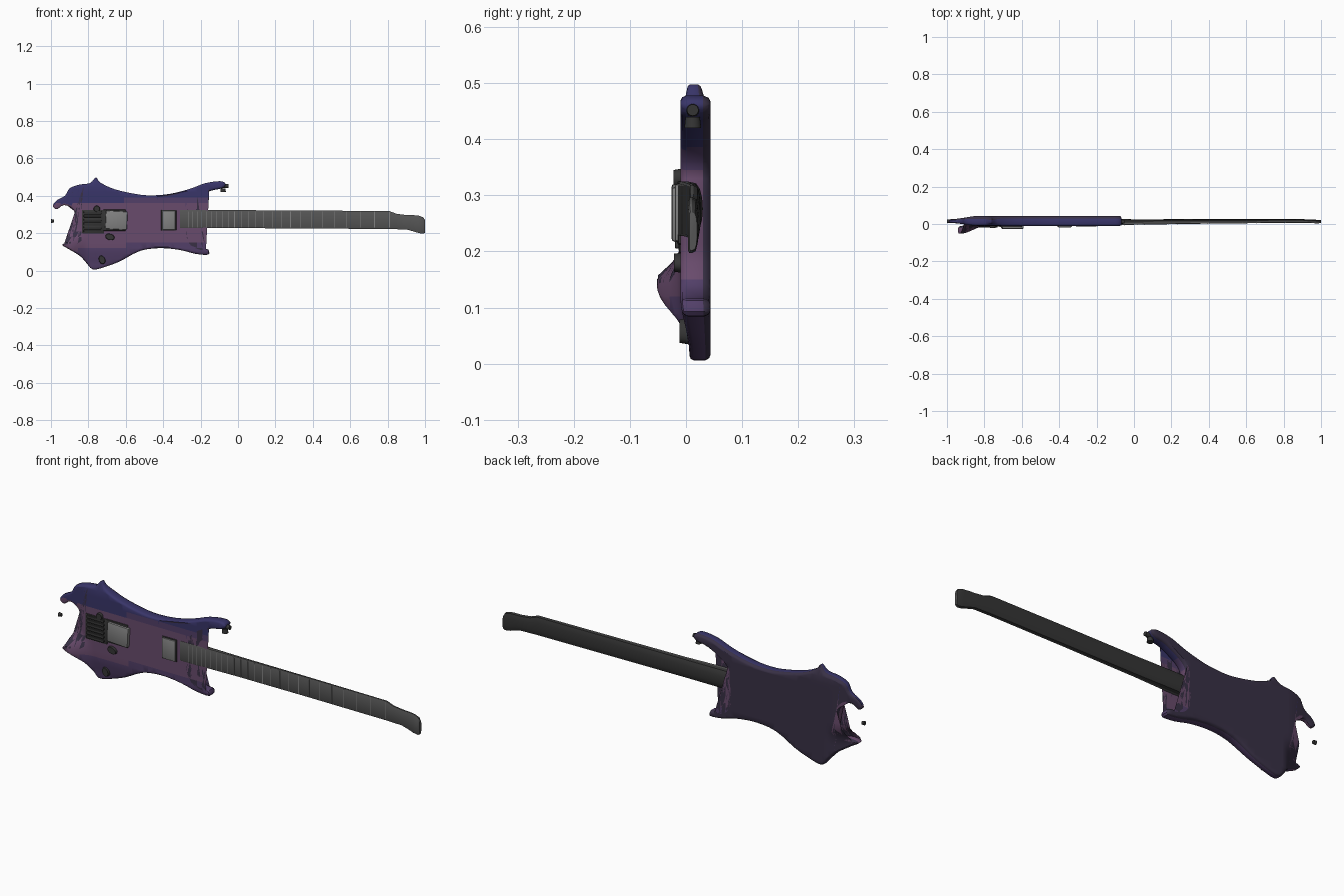
import bpy, bmesh, math
from mathutils import Vector

if "Cube" in bpy.data.objects:
    bpy.data.objects.remove(bpy.data.objects["Cube"])


def material(name, rgb):
    m = bpy.data.materials.new(name)
    m.diffuse_color = (*rgb, 1)
    m.use_nodes = True
    m.node_tree.nodes["Principled BSDF"].inputs["Base Color"].default_value = m.diffuse_color
    return m


PLUM = material("plum", (0.14, 0.07, 0.15))
VIOLET = material("violet", (0.085, 0.05, 0.14))
BLUE = material("blue", (0.04, 0.035, 0.14))
SHADE = material("dark_violet", (0.04, 0.03, 0.06))
DARK = material("dark_metal", (0.035, 0.035, 0.035))
BOARD = material("fingerboard_grey", (0.09, 0.09, 0.09))
STEEL = material("steel", (0.22, 0.22, 0.22))


def finish(bm, name, mats, angle=40):
    bmesh.ops.recalc_face_normals(bm, faces=bm.faces)
    me = bpy.data.meshes.new(name)
    bm.to_mesh(me)
    bm.free()
    ob = bpy.data.objects.new(name, me)
    bpy.context.collection.objects.link(ob)
    for m in mats:
        me.materials.append(m)
    bpy.ops.object.select_all(action='DESELECT')
    ob.select_set(True)
    bpy.context.view_layer.objects.active = ob
    bpy.ops.object.shade_smooth_by_angle(angle=math.radians(angle))
    return ob


def step(t):
    t = max(0, min(1, t))
    return t * t * (3 - 2 * t)


def box(name, x, y, z, mat, bevel=0.004, tilt=0):
    bm = bmesh.new()
    bmesh.ops.create_cube(bm, size=1)
    for v in bm.verts:
        v.co = Vector((v.co.x * (x[1] - x[0]), v.co.y * (y[1] - y[0]), v.co.z * (z[1] - z[0])))
    if bevel:
        bmesh.ops.bevel(bm, geom=bm.edges[:], offset=bevel, segments=2, affect='EDGES', profile=0.5)
    ob = finish(bm, name, [mat])
    ob.location = [(a[0] + a[1]) / 2 for a in (x, y, z)]
    ob.rotation_euler[1] = tilt
    return ob


def knob(name, loc, r, depth, mat, axis='Y', stretch=1, tilt=0):
    bm = bmesh.new()
    bmesh.ops.create_cone(bm, cap_ends=True, segments=20, radius1=r, radius2=r * 0.85, depth=depth)
    for v in bm.verts:
        v.co.x *= stretch
        if axis == 'Y':
            v.co = Vector((v.co.x, -v.co.z, v.co.y))
        elif axis == 'X':
            v.co = Vector((v.co.z, v.co.y, v.co.x))
    ob = finish(bm, name, [mat])
    ob.location = loc
    ob.rotation_euler[1] = tilt


# Body outline (x, z), smoothed with a Catmull-Rom curve
outline = [(-.99, .345), (-.97, .375), (-.925, .40), (-.90, .44), (-.845, .46), (-.79, .468),
           (-.76, .498), (-.735, .47), (-.66, .435), (-.55, .41), (-.47, .402), (-.365, .41),
           (-.257, .437), (-.175, .467), (-.095, .478), (-.066, .463), (-.085, .44), (-.15, .425),
           (-.23, .38), (-.258, .345), (-.26, .31), (-.267, .23), (-.267, .185), (-.245, .14),
           (-.20, .12), (-.16, .113), (-.16, .085), (-.23, .09), (-.31, .11), (-.417, .12),
           (-.524, .105), (-.63, .05), (-.71, .02), (-.775, .006), (-.81, .04), (-.845, .078),
           (-.90, .112), (-.94, .138), (-.90, .153), (-.845, .163), (-.86, .25), (-.88, .325),
           (-.93, .35), (-.968, .328)]
P = [Vector(p) for p in outline]
curve = []
for i in range(len(P)):
    a, b, c, d = (P[(i + k - 1) % len(P)] for k in range(4))
    for t in (0, 1 / 3, 2 / 3):
        curve.append(0.5 * (2 * b + (c - a) * t + (2 * a - 5 * b + 4 * c - d) * t ** 2
                            + (3 * b - a - 3 * c + d) * t ** 3))
n = len(curve)

# Rings run from front (0) to back (1); y is replaced by real depth below
bm = bmesh.new()
rings = []
for inset, y in ((.009, 0), (.003, .06), (0, .2), (0, .75), (.004, .93), (.011, 1)):
    ring = []
    for i, p in enumerate(curve):
        tan = (curve[(i + 1) % n] - curve[i - 1]).normalized()
        q = p + Vector((tan.y, -tan.x)) * inset
        ring.append(bm.verts.new((q.x, y, q.y)))
    rings.append(ring)
for r0, r1 in zip(rings, rings[1:]):
    for i in range(n):
        bm.faces.new((r0[i], r0[(i + 1) % n], r1[(i + 1) % n], r1[i]))
caps = [bm.faces.new(rings[0]), bm.faces.new(rings[-1])]
bmesh.ops.triangulate(bm, faces=caps)
for axis, lo, count in ((0, -1.0, 32), (2, 0.0, 17)):
    for k in range(1, count):
        co, no = Vector(), Vector()
        co[axis], no[axis] = lo + k * 0.03, 1
        bmesh.ops.bisect_plane(bm, geom=bm.verts[:] + bm.edges[:] + bm.faces[:], plane_co=co, plane_no=no)

# Body depth: thin tips, sloping lower edge, lower wing swept forward
for v in bm.verts:
    x, t, z = v.co
    low = step((.2 - z) / .04)
    wing = step((-.79 - x) / .14) * low
    tip = step((-.82 - x) / .16) * (1 - low)
    peak = step((z - .44) / .055) * step((-.5 - x) / .1)
    f = -.01 + .016 * step((.12 - z) / .1) * (1 - wing) + .015 * tip + .012 * peak - .042 * wing
    b = .044 - .018 * tip - .016 * peak - .055 * wing
    v.co.y = f + t * (b - f)
bm.normal_update()
bmesh.ops.recalc_face_normals(bm, faces=bm.faces)
for fc in bm.faces:
    c = fc.calc_center_median()
    edge = abs(c.z - .25) - .35 * max(0, -.45 - c.x) * .3
    fc.material_index = 0 if edge < .1 else 1
    if c.z > .385 - .03 * step((-.5 - c.x) / .3):
        fc.material_index = 2
    if fc.normal.y > .3:
        fc.material_index = 3
finish(bm, "body", [PLUM, VIOLET, BLUE, SHADE])

# Neck and headstock: flat front, rounded back; stations x, top, bottom, front y, back y
stations = [(-.31, .325, .228, -.014, .03), (-.2, .325, .228, -.012, .03), (0, .323, .227, -.004, .025),
            (.4, .321, .225, .002, .026), (.81, .318, .222, .006, .026), (.85, .303, .221, .006, .026),
            (.90, .297, .220, .006, .026), (.94, .296, .209, .005, .024), (.965, .294, .201, .004, .023),
            (.99, .285, .197, .004, .022), (1.0, .27, .202, .006, .020)]
bm = bmesh.new()
prev = None
for x, top, bot, f, b in stations:
    mid, h = (top + bot) / 2, (top - bot) / 2
    m = f + (b - f) * .35
    prof = [(f, top - .004), (f + .002, top)]
    prof += [(m + (b - m) * math.sin(math.pi * k / 8) ** .6, mid + h * math.cos(math.pi * k / 8)) for k in range(9)]
    prof += [(f + .002, bot), (f, bot + .004)]
    ring = [bm.verts.new((x, y, z)) for y, z in prof]
    if prev:
        for i in range(len(ring)):
            j = (i + 1) % len(ring)
            bm.faces.new((prev[i], prev[j], ring[j], ring[i]))
    else:
        bm.faces.new(ring)
    prev = ring
bm.faces.new(prev)
bm.faces.ensure_lookup_table()
bmesh.ops.recalc_face_normals(bm, faces=bm.faces)
for fc in bm.faces:
    fc.material_index = 1 if fc.normal.y > .2 else 0
finish(bm, "neck", [BOARD, DARK], 35)


# Frets, barely proud of the fingerboard
def neck_front(x):
    for s, e in zip(stations, stations[1:]):
        if s[0] <= x <= e[0]:
            return s[3] + (e[3] - s[3]) * (x - s[0]) / (e[0] - s[0])


for k in range(25):
    x = .81 - 1.43 * (1 - 2 ** (-k / 12))
    y = neck_front(x)
    box(f"fret_{k}", (x - .0015, x + .0015), (y - .001, y + .002), (.23, .317), STEEL, 0)

# Pickup, bridge and tailpiece
box("pickup", (-.405, -.335), (-.02, .0), (.218, .32), STEEL)
box("pickup_frame", (-.411, -.33), (-.014, .0), (.213, .325), DARK, .003)
box("bridge", (-.708, -.592), (-.026, .0), (.22, .318), STEEL, .006, math.radians(3))
box("bridge_base", (-.72, -.60), (-.016, .0), (.212, .326), DARK, .004)
box("tailpiece", (-.835, -.715), (-.013, .0), (.198, .325), DARK, .004)
for k in range(6):
    z = .212 + k * .02
    box(f"string_saddle_{k}", (-.825, -.73), (-.02, -.005), (z - .007, z + .007), DARK, .003)

# Controls and jack
knob("upper_knob", (-.755, -.014, .33), .018, .016, DARK)
knob("lower_knob", (-.685, -.012, .18), .018, .018, DARK, stretch=1.5, tilt=.3)
knob("jack_plate", (-.727, -.001, .058), .018, .022, DARK, stretch=1.4, tilt=1.2)

# Strap buttons: at the upper horn and behind the body
knob("horn_strap_stem", (-.068, .012, .452), .012, .034, DARK, 'X')
knob("horn_strap_cap", (-.08, .012, .43), .015, .02, DARK, 'Z')
knob("end_strap_button", (-.992, .014, .265), .01, .014, DARK, 'X')
